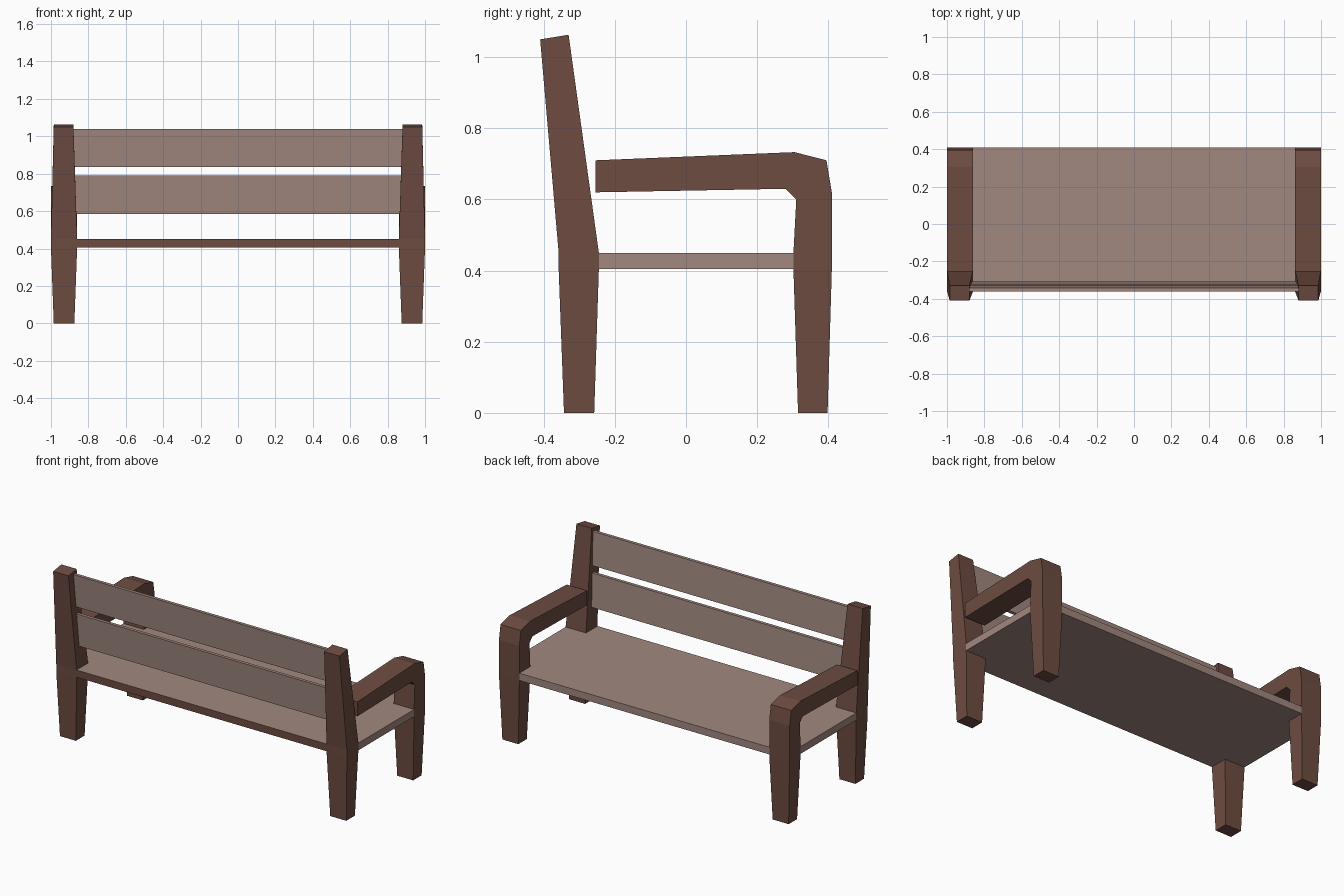
import bpy, bmesh

if "Cube" in bpy.data.objects:
    bpy.data.objects.remove(bpy.data.objects["Cube"])


def material(name, rgb):
    m = bpy.data.materials.new(name)
    m.diffuse_color = (*rgb, 1.0)
    m.use_nodes = True
    m.node_tree.nodes["Principled BSDF"].inputs["Base Color"].default_value = m.diffuse_color
    return m


DARK = material("dark brown wood", (0.153, 0.072, 0.053))
LIGHT = material("light brown wood", (0.356, 0.246, 0.212))


def finish(bm, name, mats):
    bmesh.ops.recalc_face_normals(bm, faces=bm.faces)
    mesh = bpy.data.meshes.new(name)
    bm.to_mesh(mesh)
    bm.free()
    for m in mats:
        mesh.materials.append(m)
    obj = bpy.data.objects.new(name, mesh)
    bpy.context.collection.objects.link(obj)
    return obj


def mirrored_beam(name, rings):
    """Loft four-sided rings (y, z inner, y, z outer, x inner, x outer), mirrored in x."""
    bm = bmesh.new()
    loops = []
    for ya, za, yb, zb, x0, x1 in rings:
        loops.append([bm.verts.new(p) for p in
                      ((x0, ya, za), (x1, ya, za), (x1, yb, zb), (x0, yb, zb))])
    for a, b in zip(loops, loops[1:]):
        for i in range(4):
            j = (i + 1) % 4
            bm.faces.new((a[i], a[j], b[j], b[i]))
    bm.faces.new(loops[0])
    bm.faces.new(loops[-1])
    obj = finish(bm, name, [DARK])
    obj.modifiers.new("other side", 'MIRROR')
    return obj


# Tapered posts that carry the backrest
mirrored_beam("back_post", [
    (-0.258, 0.0, -0.343, 0.0, 0.875, 0.985),
    (-0.245, 0.405, -0.358, 0.405, 0.86, 1.0),
    (-0.245, 0.45, -0.358, 0.45, 0.86, 1.0),
    (-0.33, 1.063, -0.41, 1.05, 0.88, 0.985),
])

# Legs that bend over into the armrests
mirrored_beam("leg_and_armrest", [
    (0.315, 0.0, 0.398, 0.0, 0.875, 0.985),
    (0.302, 0.405, 0.41, 0.405, 0.86, 1.0),
    (0.302, 0.45, 0.41, 0.45, 0.86, 1.0),
    (0.31, 0.60, 0.41, 0.62, 0.86, 1.0),
    (0.295, 0.615, 0.395, 0.71, 0.86, 1.0),
    (0.28, 0.63, 0.305, 0.733, 0.86, 1.0),
    (-0.255, 0.62, -0.255, 0.71, 0.86, 1.0),
])

# Seat board, notched at the corners around the legs
half = [(0.86, -0.358), (0.86, -0.245), (1.0, -0.245),
        (1.0, 0.302), (0.86, 0.302), (0.86, 0.41)]
outline = half + [(-x, y) for x, y in reversed(half)]
bm = bmesh.new()
base = bm.faces.new([bm.verts.new((x, y, 0.405)) for x, y in outline])
ext = bmesh.ops.extrude_face_region(bm, geom=[base], use_keep_orig=True)
top = [v for v in ext["geom"] if isinstance(v, bmesh.types.BMVert)]
bmesh.ops.translate(bm, verts=top, vec=(0, 0, 0.045))
for f in bm.faces:  # the edge below the backrest is dark
    if all(v.co.y < -0.35 for v in f.verts):
        f.material_index = 1
finish(bm, "seat", [LIGHT, DARK])


# Two leaning backrest slats
def lean(z):
    return -0.307 - (z - 0.585) * 0.075


for name, z0, z1 in (("lower_back_slat", 0.585, 0.79), ("upper_back_slat", 0.835, 1.04)):
    bm = bmesh.new()
    bmesh.ops.create_cube(bm, size=1.0)
    for v in bm.verts:
        z = z1 if v.co.z > 0 else z0
        y = lean(z) - (0.02 if v.co.y < 0 else 0.0)
        v.co = (0.89 if v.co.x > 0 else -0.89, y, z)
    finish(bm, name, [LIGHT])
